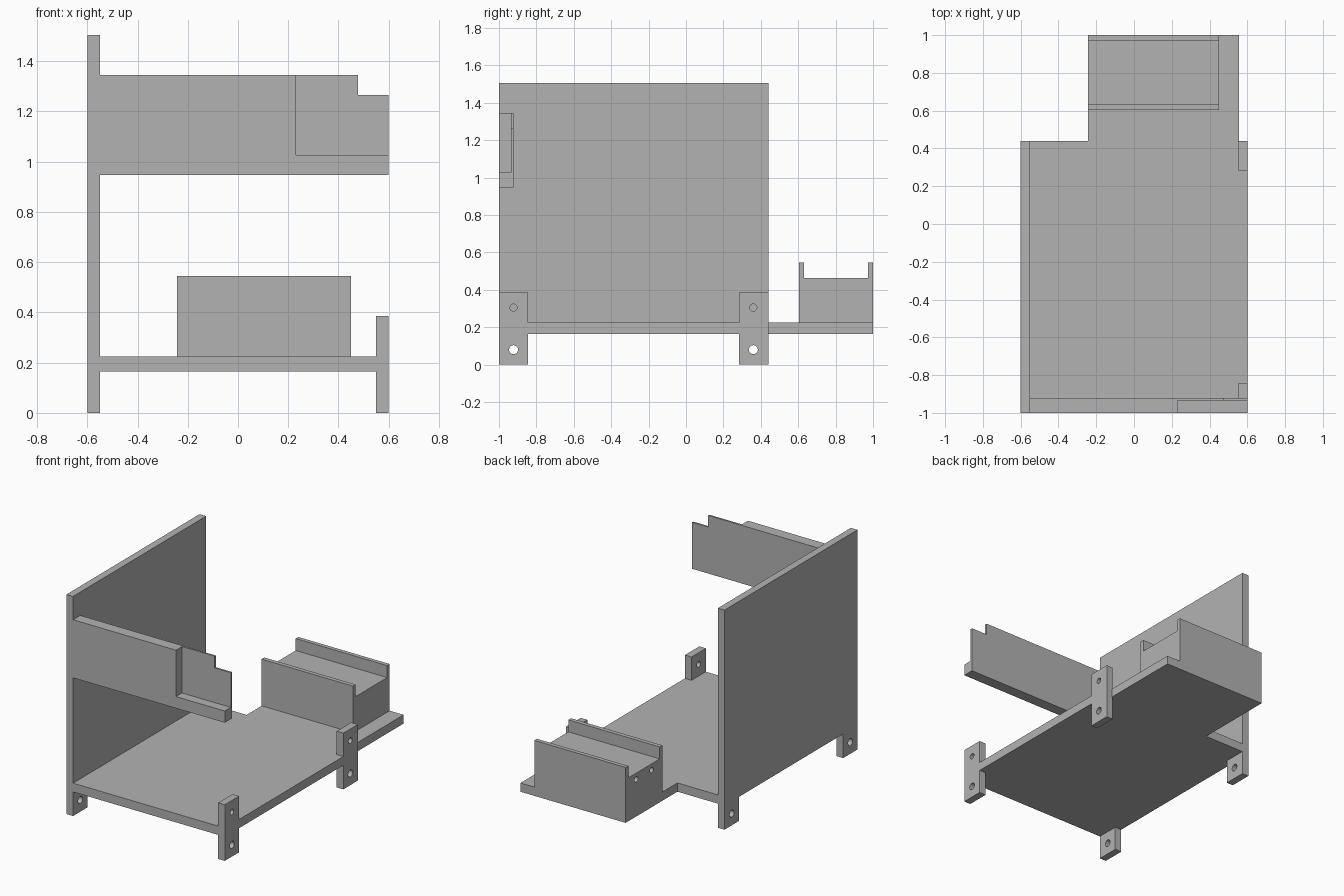
import bpy
import bmesh
from mathutils import Matrix, Vector

if "Cube" in bpy.data.objects:
    bpy.data.objects.remove(bpy.data.objects["Cube"], do_unlink=True)

grey = bpy.data.materials.new("plain_grey")
grey.use_nodes = True
grey.diffuse_color = (0.45, 0.45, 0.45, 1)
grey.node_tree.nodes["Principled BSDF"].inputs["Base Color"].default_value = grey.diffuse_color

# Main levels and limits
FRONT, REAR, BACK = -1.0, 0.44, 1.0
SIDE, INNER = 0.6, 0.55
DECK_LOW, DECK_TOP = 0.165, 0.225
LEG_Y = (-0.922, 0.36)
LEG_FRONT, LEG_REAR = -0.845, 0.283


def add_object(name, bm):
    bmesh.ops.recalc_face_normals(bm, faces=bm.faces)
    mesh = bpy.data.meshes.new(name)
    bm.to_mesh(mesh)
    bm.free()
    mesh.materials.append(grey)
    obj = bpy.data.objects.new(name, mesh)
    bpy.context.collection.objects.link(obj)
    return obj


def extrude(name, profile, axis, start, end):
    """Extrude a flat outline along one axis; its points use the other two axes in order."""
    bm = bmesh.new()
    verts = []
    for point in profile:
        co = list(point)
        co.insert(axis, start)
        verts.append(bm.verts.new(co))
    face = bm.faces.new(verts)
    moved = bmesh.ops.extrude_face_region(bm, geom=[face])["geom"]
    shift = Vector((0, 0, 0))
    shift[axis] = end - start
    bmesh.ops.translate(bm, vec=shift, verts=[v for v in moved if isinstance(v, bmesh.types.BMVert)])
    return add_object(name, bm)


def drill(obj, holes, x, depth):
    """Cut round holes along x; each hole is (y, z, radius)."""
    bm = bmesh.new()
    for y, z, radius in holes:
        place = Matrix.Translation((x, y, z)) @ Matrix.Rotation(1.570796, 4, 'Y')
        bmesh.ops.create_cone(bm, cap_ends=True, segments=32, radius1=radius,
                              radius2=radius, depth=depth, matrix=place)
    cutter = add_object("hole_cutter", bm)
    cutter.hide_render = True
    mod = obj.modifiers.new("holes", 'BOOLEAN')
    mod.operation = 'DIFFERENCE'
    mod.solver = 'EXACT'
    mod.object = cutter
    graph = bpy.context.evaluated_depsgraph_get()
    mesh = bpy.data.meshes.new_from_object(obj.evaluated_get(graph))
    obj.modifiers.clear()
    obj.data = mesh
    bpy.data.objects.remove(cutter, do_unlink=True)


foot_holes = [(y, 0.08, 0.024) for y in LEG_Y]
tab_holes = [(y, 0.305, 0.019) for y in LEG_Y]

# Tall side wall with two feet
feet = [(FRONT, 0), (LEG_FRONT, 0), (LEG_FRONT, DECK_LOW),
        (LEG_REAR, DECK_LOW), (LEG_REAR, 0), (REAR, 0)]
wall = extrude("side_wall", feet + [(REAR, 1.505), (FRONT, 1.505)], 0, -SIDE, -INNER)
drill(wall, foot_holes, -0.575, 0.2)

# Deck edge with two drilled legs that rise above the deck
TAB = 0.385
edge = extrude("deck_edge_and_legs", feet + [
    (REAR, TAB), (LEG_REAR, TAB), (LEG_REAR, DECK_TOP),
    (LEG_FRONT, DECK_TOP), (LEG_FRONT, TAB), (FRONT, TAB)], 0, INNER, SIDE)
drill(edge, foot_holes + tab_holes, 0.575, 0.2)

# Deck with a narrower rear extension
BOX_LEFT, BOX_RIGHT = -0.243, 0.45
extrude("deck", [(-INNER, FRONT), (INNER, FRONT), (INNER, REAR), (0.555, REAR), (0.555, BACK),
                 (BOX_LEFT, BACK), (BOX_LEFT, REAR), (-INNER, REAR)], 2, DECK_LOW, DECK_TOP)

# Rear block with a shallow channel between two lips
block = extrude("rear_block", [
    (0.603, DECK_TOP), (BACK, DECK_TOP), (BACK, 0.545), (0.972, 0.545), (0.972, 0.463),
    (0.632, 0.463), (0.632, 0.545), (0.603, 0.545)], 0, BOX_LEFT, BOX_RIGHT)
drill(block, [(0.72, 0.42, 0.019), (0.885, 0.42, 0.019)], BOX_LEFT, 0.2)

# Front crossbar: stepped thick part, then the thin notched backing plate
BAR_LOW, BAR_TOP, LEDGE, STEP = 0.947, 1.345, 1.027, 0.23
extrude("crossbar", [(-INNER, BAR_LOW), (SIDE, BAR_LOW), (SIDE, LEDGE), (STEP, LEDGE),
                     (STEP, BAR_TOP), (-INNER, BAR_TOP)], 1, FRONT, -0.935)
extrude("crossbar_back_plate", [(-INNER, BAR_LOW), (SIDE, BAR_LOW), (SIDE, 1.265), (0.477, 1.265),
                                (0.477, BAR_TOP), (-INNER, BAR_TOP)], 1, -0.935, -0.922)
